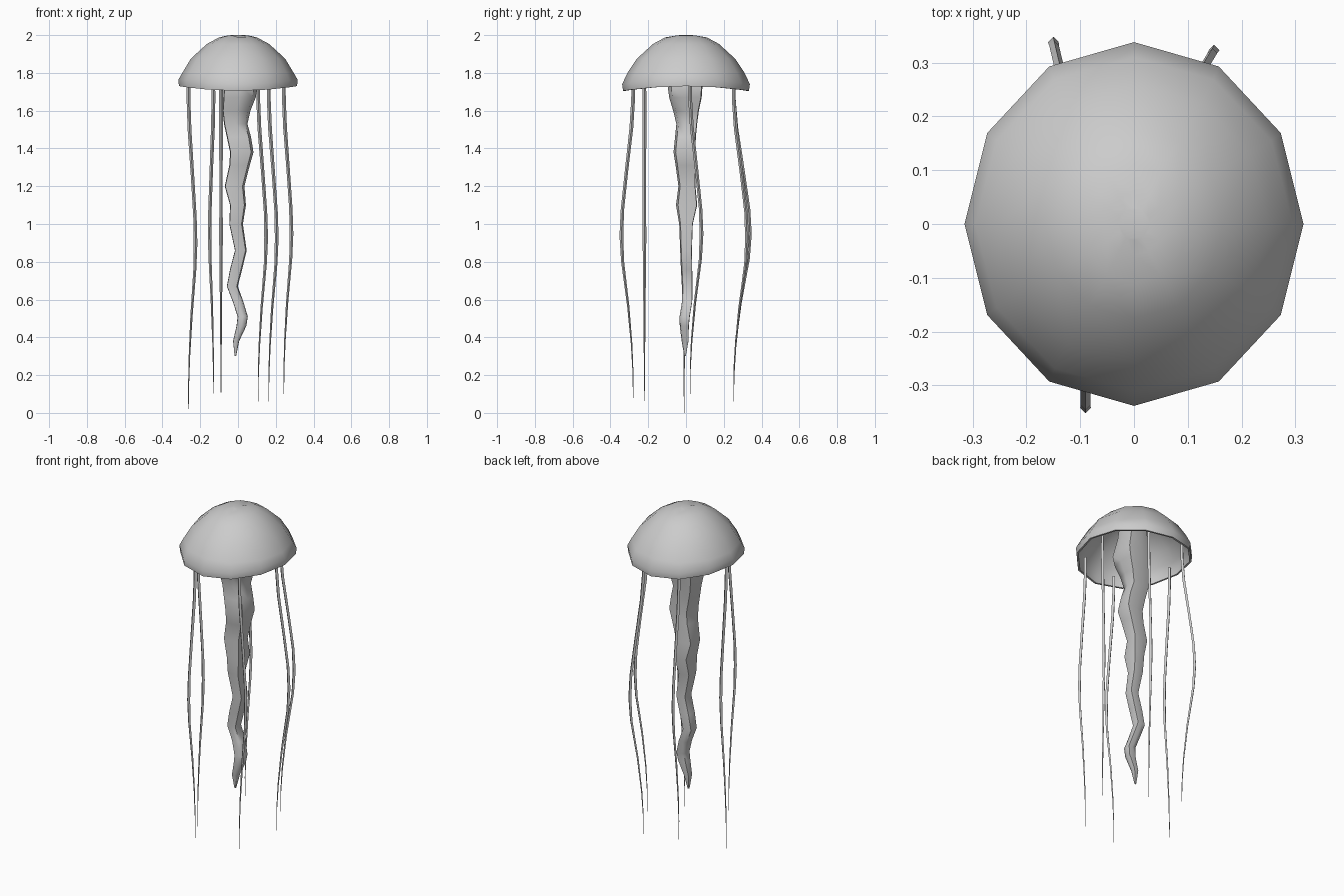
import bpy, bmesh, math


def loft(name, rings, cap_start=True, cap_end=True):
    """Skin a list of equal-length vertex rings into one smooth object."""
    bm = bmesh.new()
    loops = [[bm.verts.new(p) for p in ring] for ring in rings]
    n = len(loops[0])
    for a, b in zip(loops, loops[1:]):
        for i in range(n):
            j = (i + 1) % n
            bm.faces.new((a[i], a[j], b[j], b[i]))
    if cap_start:
        bm.faces.new(loops[0][::-1])
    if cap_end:
        bm.faces.new(loops[-1])
    bmesh.ops.recalc_face_normals(bm, faces=bm.faces)
    mesh = bpy.data.meshes.new(name)
    bm.to_mesh(mesh)
    bm.free()
    ob = bpy.data.objects.new(name, mesh)
    bpy.context.collection.objects.link(ob)
    bpy.ops.object.select_all(action='DESELECT')
    ob.select_set(True)
    bpy.context.view_layer.objects.active = ob
    bpy.ops.object.shade_smooth_by_angle(angle=math.radians(60))
    return ob


def ellipse(cx, cy, z, rx, ry, n):
    return [(cx + rx * math.cos(2 * math.pi * i / n),
             cy + ry * math.sin(2 * math.pi * i / n), z) for i in range(n)]


def squarish(cx, cy, z, rx, ry):
    """Rounded-square section, fuller along one diagonal."""
    k, s = 0.95, 0.8
    unit = [(1, 0), (k, k), (0, 1), (-s, s), (-1, 0), (-k, -k), (0, -1), (s, -s)]
    return [(cx + rx * u, cy + ry * v, z) for u, v in unit]


# Bell: outer skin from crown to rim, then the thin hollow underside (rx, ry, z)
bell_profile = [
    (0.03, 0.03, 2.0), (0.055, 0.058, 1.998), (0.10, 0.11, 1.988),
    (0.165, 0.175, 1.953), (0.25, 0.26, 1.875), (0.295, 0.31, 1.80),
    (0.315, 0.338, 1.765), (0.313, 0.333, 1.73), (0.302, 0.322, 1.73),
    (0.302, 0.322, 1.765), (0.283, 0.298, 1.80), (0.24, 0.25, 1.867),
    (0.157, 0.167, 1.943), (0.03, 0.03, 1.98)]
bell_rings = []
for k, (rx, ry, z) in enumerate(bell_profile):
    ring = ellipse(0, 0, z, rx, ry, 12)
    if k == 1:      # two small dimples in the crown
        ring = [(x, y, z - (0.012 if abs(y) > 0.055 else 0)) for x, y, z in ring]
    if k in (6, 7, 8, 9):  # rim sags at front and back
        ring = [(x, y, z - 0.025 * (y / ry) ** 2) for x, y, z in ring]
    bell_rings.append(ring)
loft("bell", bell_rings)

# Central oral arm: wavy tapering trunk (x centre, y centre, z, rx, ry)
arm = [
    (0.01, 0, 1.95, 0.06, 0.06), (0.01, 0, 1.84, 0.07, 0.075),
    (0.015, -0.005, 1.73, 0.090, 0.092), (0.008, -0.003, 1.67, 0.086, 0.086),
    (-0.008, 0, 1.60, 0.074, 0.068), (-0.012, 0.004, 1.53, 0.062, 0.055),
    (0.005, -0.003, 1.46, 0.064, 0.055), (0.02, -0.008, 1.38, 0.062, 0.058),
    (0.008, -0.003, 1.31, 0.054, 0.052), (-0.018, 0.005, 1.20, 0.052, 0.045),
    (0.0, 0.003, 1.10, 0.042, 0.056), (-0.01, 0, 1.00, 0.036, 0.036),
    (0.015, 0, 0.86, 0.031, 0.031), (-0.01, 0.003, 0.76, 0.032, 0.03),
    (-0.03, 0.006, 0.67, 0.029, 0.028), (0.0, 0.006, 0.59, 0.028, 0.027),
    (0.025, -0.007, 0.51, 0.027, 0.027), (0.018, -0.009, 0.46, 0.026, 0.024),
    (-0.01, -0.005, 0.38, 0.016, 0.018), (-0.014, -0.005, 0.30, 0.004, 0.004)]
loft("oral_arm", [squarish(*a) for a in arm])

# Trailing tentacles: (x, y) at the top, (dx, dy) bulge at mid height, tip z
tentacles = [
    (-0.262, -0.01, 0.037, 0.0, 0.0), (-0.13, 0.253, -0.02, 0.085, 0.10),
    (-0.09, -0.28, 0.0, -0.062, 0.08), (0.107, 0.253, 0.042, 0.070, 0.06),
    (0.163, -0.22, 0.042, 0.0, 0.06), (0.243, 0.022, 0.04, 0.06, 0.10)]
# (height as share of the way down, share of the bulge, half width)
stations = [(0, 0, 0.009), (0.06, 0, 0.010), (0.15, 0.15, 0.010),
            (0.29, 0.58, 0.009), (0.41, 0.92, 0.009), (0.49, 1.0, 0.010),
            (0.57, 0.9, 0.008), (0.71, 0.42, 0.006), (0.83, 0.13, 0.004),
            (0.92, 0.01, 0.0025), (1, 0, 0.001)]
TOP = 1.76
for k, (x, y, dx, dy, tip) in enumerate(tentacles):
    rings = [ellipse(x + dx * s, y + dy * s, TOP - (TOP - tip) * t, r, r, 4)
             for t, s, r in stations]
    loft(f"tentacle_{k + 1}", rings)
